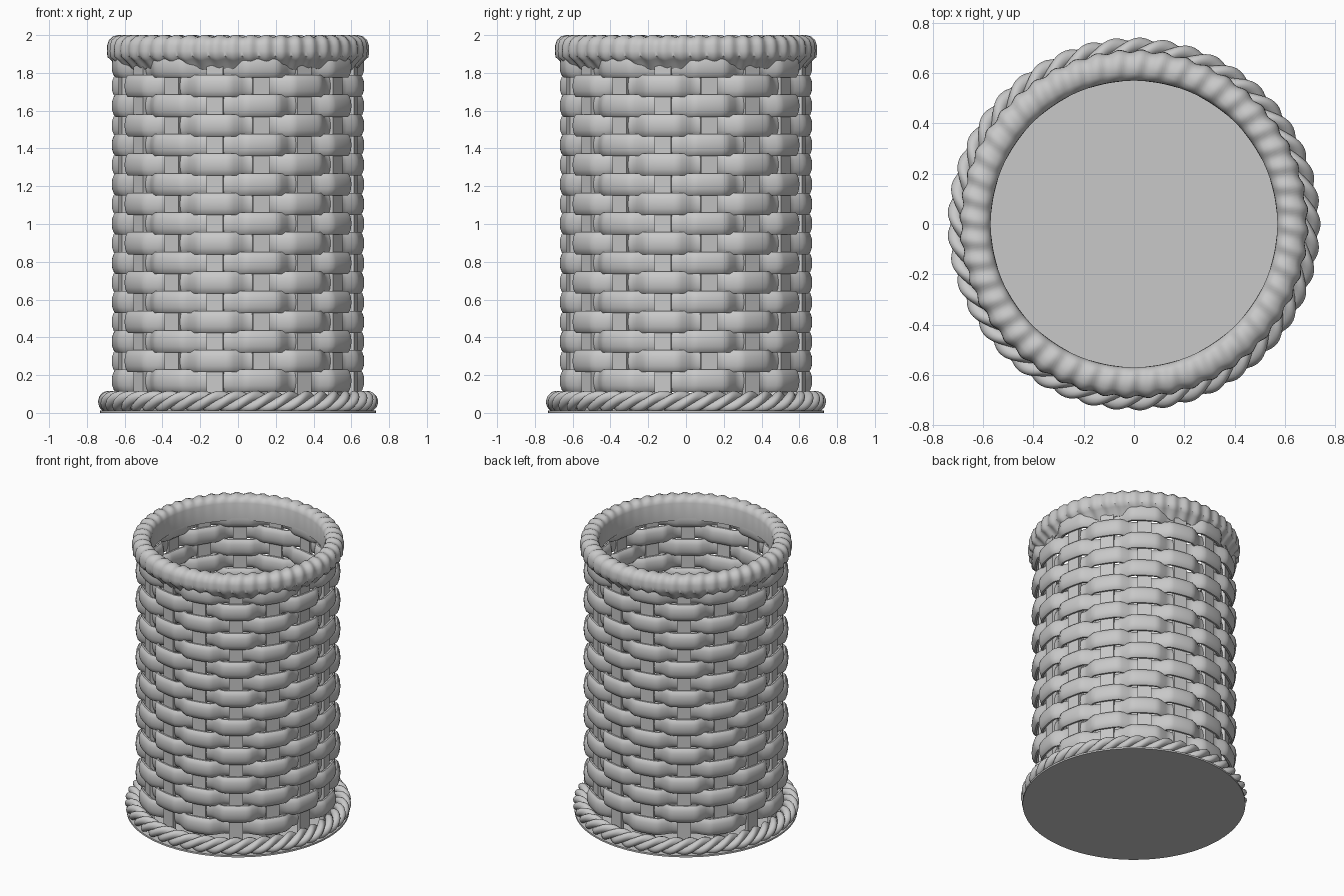
import bpy, bmesh, math
from math import sin, cos, pi, tau

if "Cube" in bpy.data.objects:
    bpy.data.objects.remove(bpy.data.objects["Cube"])

grey = bpy.data.materials.new("light_grey")
grey.diffuse_color = (0.58, 0.58, 0.58, 1)
grey.use_nodes = True
grey.node_tree.nodes["Principled BSDF"].inputs["Base Color"].default_value = grey.diffuse_color


def make_object(name, bm, smooth=True):
    bmesh.ops.recalc_face_normals(bm, faces=bm.faces)
    me = bpy.data.meshes.new(name)
    bm.to_mesh(me)
    bm.free()
    me.materials.append(grey)
    ob = bpy.data.objects.new(name, me)
    bpy.context.collection.objects.link(ob)
    if smooth:
        bpy.context.view_layer.objects.active = ob
        ob.select_set(True)
        bpy.ops.object.shade_smooth_by_angle(angle=math.radians(45))
        ob.select_set(False)
    return ob


def ring_sweep(bm, segs, section):
    """Closed ring: section(theta) returns a closed list of (radius, z)."""
    rings = []
    for i in range(segs):
        t = tau * i / segs
        rings.append([bm.verts.new((r * cos(t), r * sin(t), z)) for r, z in section(t)])
    n = len(rings[0])
    for i in range(segs):
        a, b = rings[i], rings[(i + 1) % segs]
        for j in range(n):
            k = (j + 1) % n
            bm.faces.new((a[j], b[j], b[k], a[k]))


STAKES = 16
STEP = tau / STAKES

# Floor disc
bm = bmesh.new()
bmesh.ops.create_cone(bm, cap_ends=True, segments=96, radius1=0.73, radius2=0.73, depth=0.012)
bmesh.ops.translate(bm, verts=bm.verts, vec=(0, 0, 0.006))
make_object("floor", bm)

# Flat upright stakes
bm = bmesh.new()
for k in range(STAKES):
    a = (k + 0.5) * STEP
    box = bmesh.ops.create_cube(bm, size=1)["verts"]
    bmesh.ops.scale(bm, verts=box, vec=(0.03, 0.09, 1.85))
    bmesh.ops.translate(bm, verts=box, vec=(0.62, 0, 0.935))
    for v in box:
        x, y = v.co.x, v.co.y
        v.co.x, v.co.y = x * cos(a) - y * sin(a), x * sin(a) + y * cos(a)
make_object("upright_stakes", bm, smooth=False)

# Woven rows passing alternately outside and inside the stakes
bm = bmesh.new()
for row in range(17):
    z0 = 0.17 + 0.104 * row
    side = 1 if row % 2 == 0 else -1

    def strand(t):
        w = max(-1, min(1, 1.9 * cos(pi * (t / STEP - 0.5))))
        r0 = 0.62 + 0.025 * side * w
        return [(r0 + 0.026 * cos(p * tau / 14), z0 + 0.06 * sin(p * tau / 14))
                for p in range(14)]

    ring_sweep(bm, 192, strand)
make_object("woven_rows", bm)

# Twisted three-strand rope around the foot
bm = bmesh.new()
for s in range(3):
    def rope(t):
        f = 15 * t + s * tau / 3
        r0, z0 = 0.684 + 0.028 * cos(f), 0.059 + 0.028 * sin(f)
        return [(r0 + 0.03 * cos(p * tau / 12), z0 + 0.03 * sin(p * tau / 12))
                for p in range(12)]

    ring_sweep(bm, 300, rope)
make_object("foot_rope", bm)

# Rippled rim with a straight inner wall
RIM = [(0.57, 1.83), (0.57, 1.955), (0.58, 1.978), (0.60, 1.992), (0.63, 1.996),
       (0.66, 1.988), (0.68, 1.97), (0.688, 1.945), (0.689, 1.915), (0.687, 1.887),
       (0.668, 1.87), (0.645, 1.845), (0.625, 1.82)]


def rim(t):
    out = []
    for r, z in RIM:
        dr, dz = r - 0.63, z - 1.92
        d = math.hypot(dr, dz)
        # ripple fades to nothing at the inner wall and leans slightly
        amt = 0.006 * min(1, (r - 0.57) / 0.03) * cos(48 * t + 18 * (r - 0.57))
        out.append((r + amt * dr / d, z + amt * dz / d))
    return out


bm = bmesh.new()
ring_sweep(bm, 384, rim)
make_object("rim", bm)
